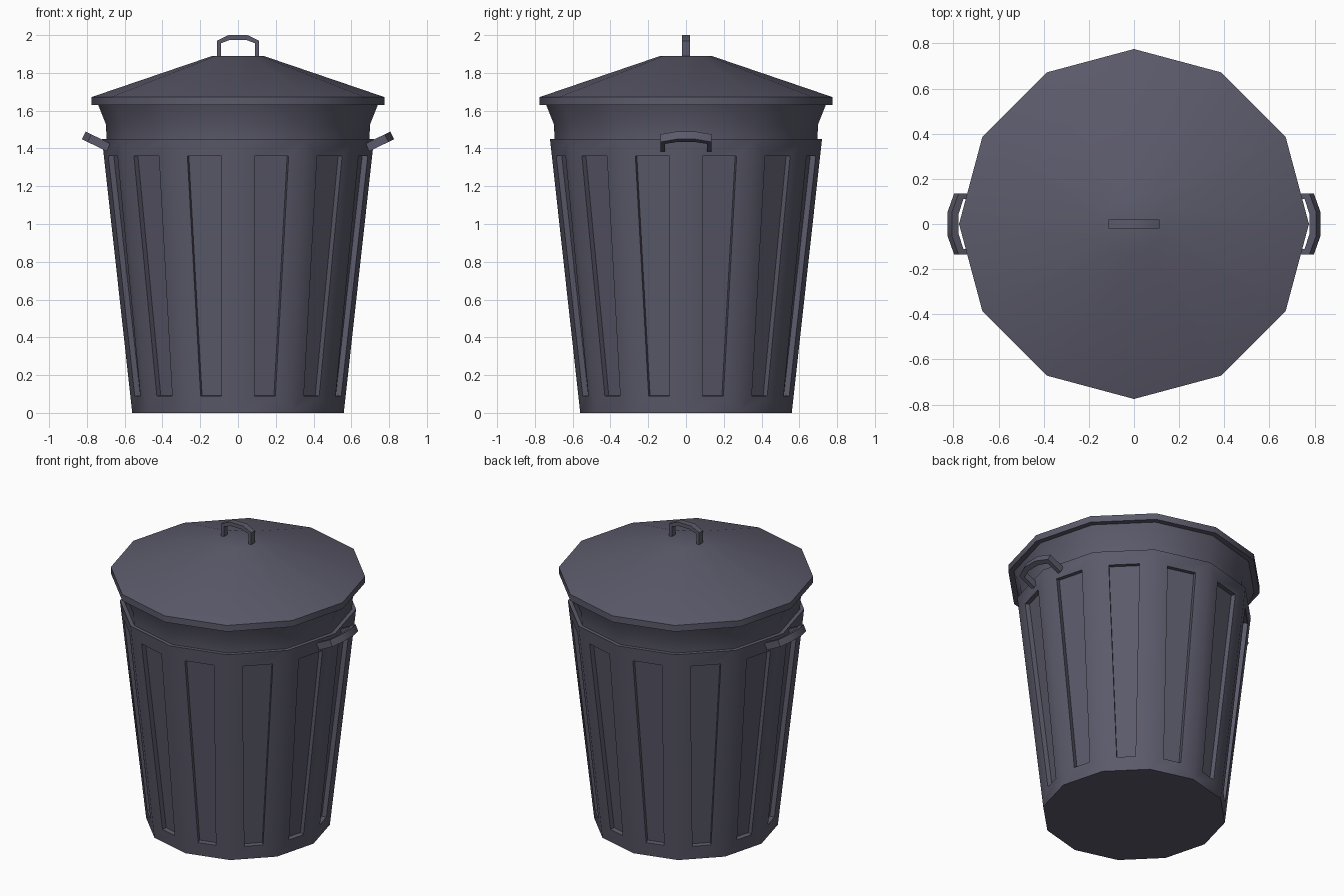
import bpy, bmesh, math
from mathutils import Matrix, Vector

if "Cube" in bpy.data.objects:
    bpy.data.objects.remove(bpy.data.objects["Cube"])

SIDES = 12
mat = bpy.data.materials.new("dark grey metal")
mat.diffuse_color = (0.105, 0.102, 0.145, 1)
mat.use_nodes = True
mat.node_tree.nodes["Principled BSDF"].inputs["Base Color"].default_value = mat.diffuse_color


def finish(bm, name, angle):
    bmesh.ops.recalc_face_normals(bm, faces=bm.faces)
    me = bpy.data.meshes.new(name)
    bm.to_mesh(me)
    bm.free()
    me.materials.append(mat)
    ob = bpy.data.objects.new(name, me)
    bpy.context.collection.objects.link(ob)
    bpy.ops.object.select_all(action='DESELECT')
    ob.select_set(True)
    bpy.context.view_layer.objects.active = ob
    bpy.ops.object.shade_smooth_by_angle(angle=math.radians(angle))
    return ob


def lathe(profile):
    """Twelve-sided shell through (radius, z) points, capped at both ends."""
    bm = bmesh.new()
    rings = []
    for r, z in profile:
        rings.append([bm.verts.new((r * math.cos(2 * math.pi * i / SIDES),
                                    r * math.sin(2 * math.pi * i / SIDES), z))
                      for i in range(SIDES)])
    bands = []
    for a, b in zip(rings, rings[1:]):
        bands.append([bm.faces.new((a[i], a[(i + 1) % SIDES], b[(i + 1) % SIDES], b[i]))
                      for i in range(SIDES)])
    bm.faces.new(rings[0][::-1])
    bm.faces.new(rings[-1])
    return bm, bands


def handle(name, outer, inner, thick, matrix):
    """Angular arch: half outlines (u, v) are mirrored in u, then given thickness."""
    out = [(-u, v) for u, v in outer] + [(u, v) for u, v in reversed(outer)]
    inn = [(-u, v) for u, v in inner] + [(u, v) for u, v in reversed(inner)]
    bm = bmesh.new()
    secs = []
    for (a, b), (c, d) in zip(out, inn):
        h = thick / 2
        secs.append([bm.verts.new(matrix @ Vector(p)) for p in
                     ((a, -h, b), (a, h, b), (c, h, d), (c, -h, d))])
    for s, t in zip(secs, secs[1:]):
        for k in range(4):
            n = (k + 1) % 4
            bm.faces.new((s[k], s[n], t[n], t[k]))
    bm.faces.new(secs[0])
    bm.faces.new(secs[-1][::-1])
    return finish(bm, name, 30)


# Bin body with ledge and flared neck; each side wall has a sunken panel
bm, bands = lathe([(0.56, 0), (0.72, 1.45), (0.695, 1.45), (0.70, 1.53), (0.742, 1.635)])
bmesh.ops.recalc_face_normals(bm, faces=bm.faces)
bmesh.ops.inset_individual(bm, faces=bands[0], thickness=0.09, depth=0, use_even_offset=True)
bmesh.ops.inset_individual(bm, faces=bands[0], thickness=0, depth=-0.03)
finish(bm, "bin_body", 40)

# Conical lid with upright rim
bm, _ = lathe([(0.775, 1.63), (0.775, 1.672), (0.135, 1.89)])
finish(bm, "lid", 40)

# Lid handle
handle("lid_handle",
       [(0.112, 0), (0.112, 0.085), (0.05, 0.115)],
       [(0.09, 0), (0.09, 0.072), (0.042, 0.09)],
       0.04, Matrix.Translation((0, 0, 1.885)))

# Side handles, tilted upward and outward
tilt = math.radians(26)
for side, turn in (("right", 0), ("left", math.pi)):
    along = Vector((math.cos(tilt), 0, math.sin(tilt)))
    normal = Vector((-math.sin(tilt), 0, math.cos(tilt)))
    across = Vector((0, 1, 0))
    m = Matrix((across, normal, along)).transposed().to_4x4()
    m.translation = (0.685, 0, 1.405)
    handle(side + "_handle",
           [(0.136, 0), (0.136, 0.113), (0.053, 0.146)],
           [(0.11, 0), (0.11, 0.09), (0.045, 0.113)],
           0.045, Matrix.Rotation(turn, 4, 'Z') @ m)
